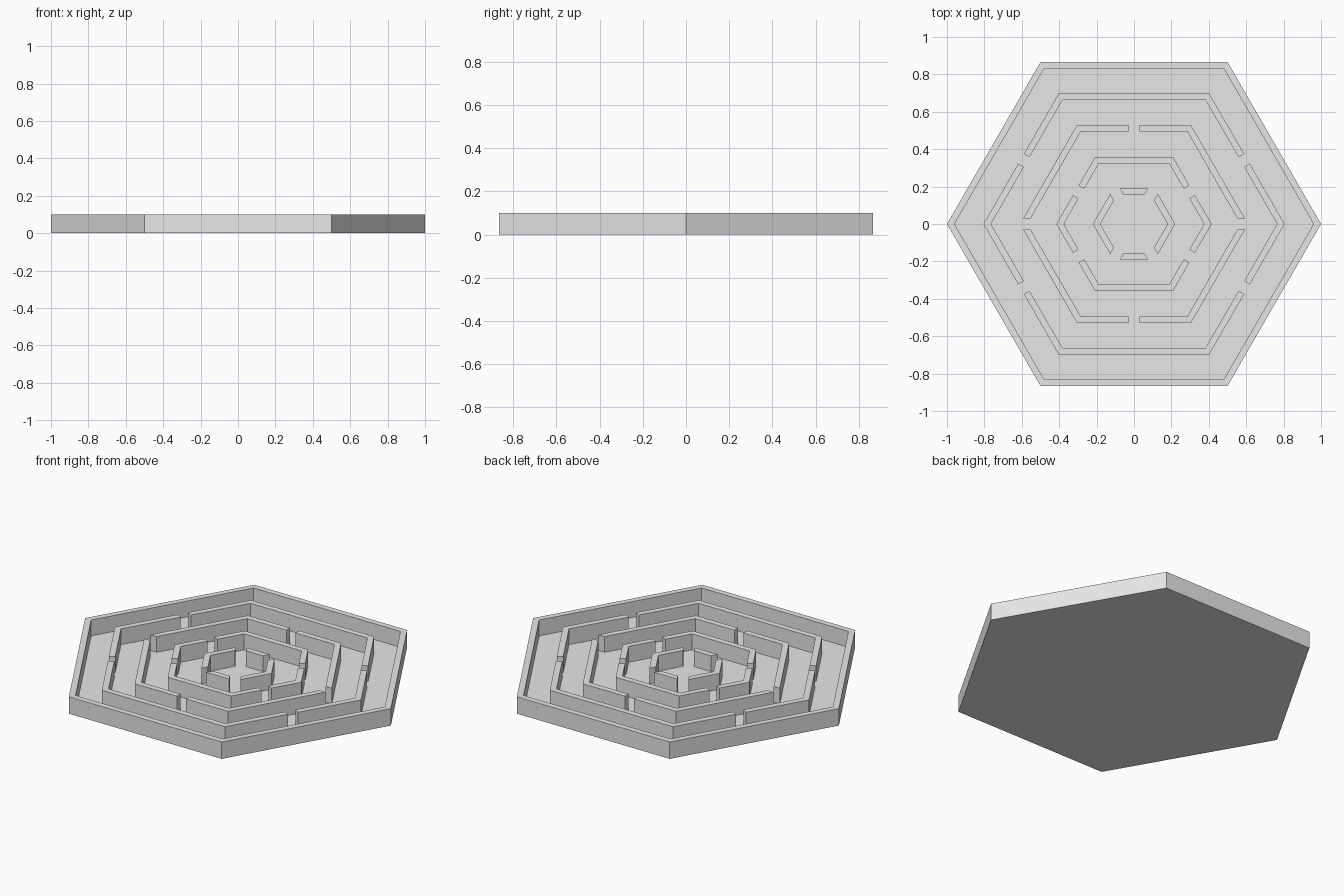
import bpy, bmesh
from math import cos, sin, radians
from mathutils import Vector

cube = bpy.data.objects.get("Cube")
if cube:
    bpy.data.objects.remove(cube, do_unlink=True)

HEIGHT, FLOOR, WALL, GAP = 0.1, 0.006, 0.04, 0.06
STEP = 0.195

grey = bpy.data.materials.new("light grey")
grey.use_nodes = True
grey.diffuse_color = (0.8, 0.8, 0.8, 1)
grey.node_tree.nodes["Principled BSDF"].inputs["Base Color"].default_value = (0.8, 0.8, 0.8, 1)


def ray(deg):
    return Vector((cos(radians(deg)), sin(radians(deg))))


def finish(bm, name):
    bmesh.ops.recalc_face_normals(bm, faces=bm.faces)
    mesh = bpy.data.meshes.new(name)
    bm.to_mesh(mesh)
    bm.free()
    mesh.materials.append(grey)
    bpy.context.collection.objects.link(bpy.data.objects.new(name, mesh))


def cut_point(radius, deg, side):
    """Where the edge of a radial gap meets a hexagon of this radius."""
    d = ray(deg)
    start = ray(deg + 90) * side * GAP / 2
    normals = [ray(30 + 60 * k) for k in range(6)]
    reach = min((radius * cos(radians(30)) - start.dot(n)) / d.dot(n)
                for n in normals if d.dot(n) > 0.01)
    return start + d * reach


def wall_path(radius, a, b):
    """Hexagon outline from the gap at angle a to the gap at angle b."""
    corners = [ray(c) * radius for c in range(0, 781, 60) if a < c < b]
    return [cut_point(radius, a, 1)] + corners + [cut_point(radius, b, -1)]


# Tray: hexagonal floor with a closed outer rim
bm = bmesh.new()
profile = [(1, 0), (1, HEIGHT), (1 - WALL, HEIGHT), (1 - WALL, FLOOR)]
loops = [[bm.verts.new((*(ray(60 * k) * r), z)) for k in range(6)] for r, z in profile]
for low, high in zip(loops, loops[1:]):
    for k in range(6):
        j = (k + 1) % 6
        bm.faces.new((low[k], low[j], high[j], high[k]))
bm.faces.new(loops[0])
bm.faces.new(loops[-1])
finish(bm, "tray")

# Inner maze walls, each ring broken by radial gaps
rings = [
    ("outer_maze_wall", [30, 150, 210, 330]),
    ("middle_maze_wall", [0, 90, 180, 270]),
    ("inner_maze_wall", [30, 150, 210, 330]),
    ("centre_maze_wall", [60, 120, 240, 300]),
]
for i, (name, gaps) in enumerate(rings):
    radius = 1 - STEP * (i + 1)
    bm = bmesh.new()
    for a, b in zip(gaps, gaps[1:] + [gaps[0] + 360]):
        outer = wall_path(radius, a, b)
        inner = wall_path(radius - WALL, a, b)
        outline = outer + inner[::-1]
        low = [bm.verts.new((*p, FLOOR)) for p in outline]
        high = [bm.verts.new((*p, HEIGHT)) for p in outline]
        n = len(outline)
        for k in range(n):
            j = (k + 1) % n
            bm.faces.new((low[k], low[j], high[j], high[k]))
        # Top and bottom strips, one quad per straight run
        for ring in (low, high):
            for k in range(len(outer) - 1):
                bm.faces.new((ring[k], ring[k + 1], ring[n - 2 - k], ring[n - 1 - k]))
    finish(bm, name)
